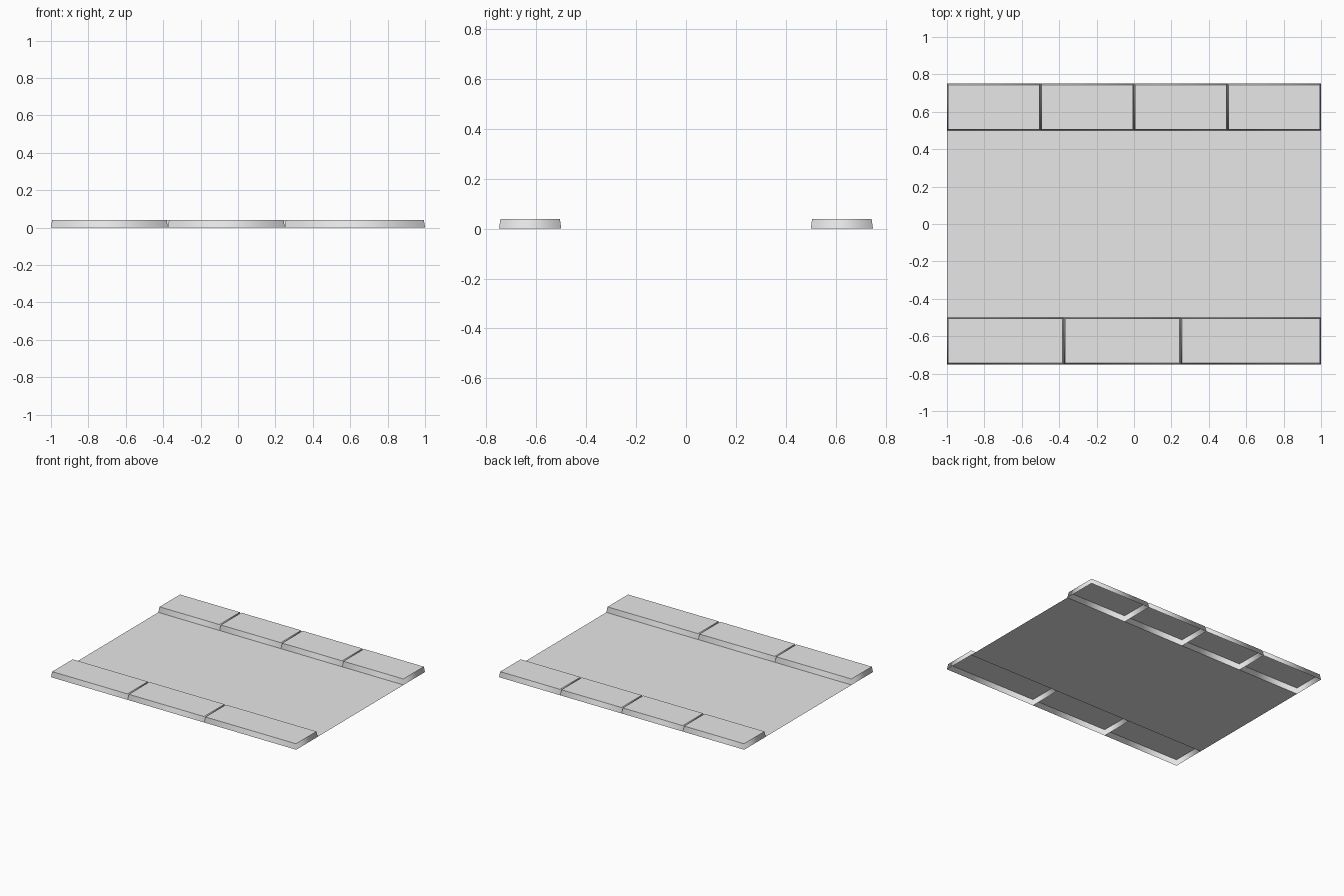
import bpy
import bmesh

default_cube = bpy.data.objects.get("Cube")
if default_cube:
    bpy.data.objects.remove(default_cube)

HEIGHT = 0.04
INSET = 0.006
INNER, OUTER = 0.5, 0.75

stone = bpy.data.materials.new("light_grey")
stone.use_nodes = True
stone.diffuse_color = (0.8, 0.8, 0.8, 1)
stone.node_tree.nodes["Principled BSDF"].inputs["Base Color"].default_value = (0.8, 0.8, 0.8, 1)


def finish(name, bm):
    mesh = bpy.data.meshes.new(name)
    bm.to_mesh(mesh)
    bm.free()
    mesh.materials.append(stone)
    obj = bpy.data.objects.new(name, mesh)
    bpy.context.collection.objects.link(obj)
    return obj


def rectangle(bm, x0, x1, y0, y1, z):
    return [bm.verts.new((x, y, z)) for x, y in ((x0, y0), (x1, y0), (x1, y1), (x0, y1))]


def kerb_block(name, x0, x1, y0, y1):
    """Tapered block, open underneath, with soft walls and a crisp top rim."""
    bm = bmesh.new()
    base = rectangle(bm, x0, x1, y0, y1, 0)
    top = rectangle(bm, x0 + INSET, x1 - INSET, y0 + INSET, y1 - INSET, HEIGHT)
    for i in range(4):
        j = (i + 1) % 4
        wall = bm.faces.new((base[i], base[j], top[j], top[i]))
        wall.smooth = True
    cap = bm.faces.new(top)
    for edge in cap.edges:
        edge.smooth = False
    return finish(name, bm)


# Road surface: a single flat sheet between the kerbs
bm = bmesh.new()
bm.faces.new(rectangle(bm, -1, 1, -INNER, INNER, 0))
finish("road_surface", bm)

# Kerb rows: three blocks at the front, four at the back
rows = {
    "front_kerb": ((-1, -0.375, 0.25, 1), -OUTER, -INNER),
    "back_kerb": ((-1, -0.5, 0, 0.5, 1), INNER, OUTER),
}
for row, (joints, y0, y1) in rows.items():
    for n, (x0, x1) in enumerate(zip(joints, joints[1:]), 1):
        kerb_block(f"{row}_block_{n}", x0, x1, y0, y1)
